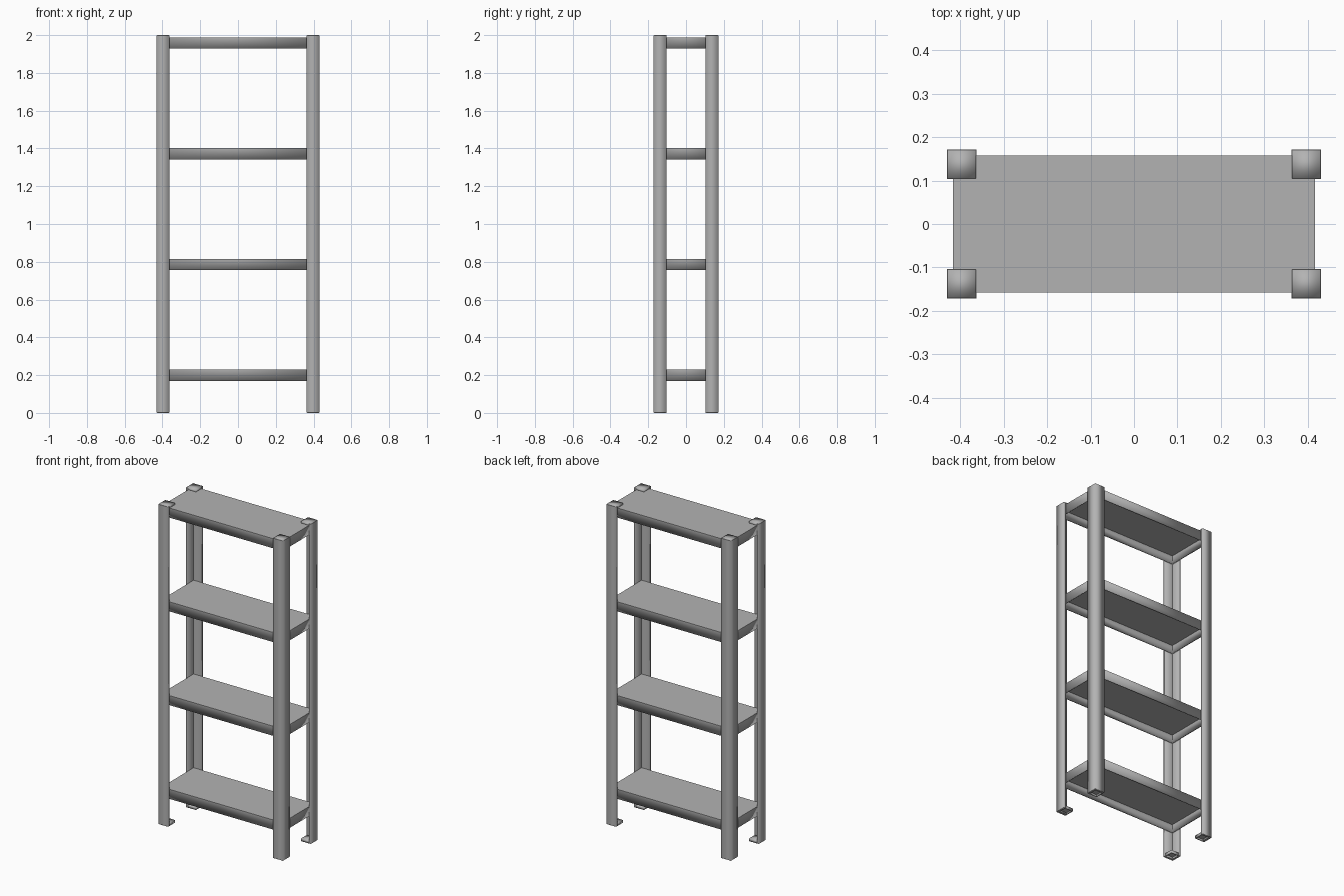
import bpy
import bmesh

if "Cube" in bpy.data.objects:
    bpy.data.objects.remove(bpy.data.objects["Cube"], do_unlink=True)

grey = bpy.data.materials.new("grey_metal")
grey.diffuse_color = (0.45, 0.45, 0.45, 1)
grey.use_nodes = True
grey.node_tree.nodes["Principled BSDF"].inputs["Base Color"].default_value = (0.45, 0.45, 0.45, 1)


def finish(bm, name, flat):
    """Smooth outer folds, keep inner folds and the listed up/down faces crisp."""
    bmesh.ops.recalc_face_normals(bm, faces=bm.faces)
    for f in bm.faces:
        f.smooth = round(f.normal.z) not in flat
    for e in bm.edges:
        crisp = any(not f.smooth for f in e.link_faces)
        e.smooth = e.is_convex and not crisp
    mesh = bpy.data.meshes.new(name)
    bm.to_mesh(mesh)
    bm.free()
    mesh.materials.append(grey)
    obj = bpy.data.objects.new(name, mesh)
    bpy.context.collection.objects.link(obj)


def pan(name, centre, half_x, half_y, bottom, top, wall, flat=()):
    """Flat sheet with folded-down edges, open underneath."""
    bm = bmesh.new()
    bmesh.ops.create_cube(bm, size=1)
    for v in bm.verts:
        v.co.x = centre[0] + 2 * half_x * v.co.x
        v.co.y = centre[1] + 2 * half_y * v.co.y
        v.co.z = top if v.co.z > 0 else bottom
    bm.normal_update()
    under = min(bm.faces, key=lambda f: f.calc_center_median().z)
    bmesh.ops.inset_region(bm, faces=[under], thickness=wall)
    ceiling = bmesh.ops.extrude_discrete_faces(bm, faces=[under])["faces"][0]
    for v in ceiling.verts:
        v.co.z = top - wall
    finish(bm, name, flat)


W, D, H = 0.431, 0.1715, 2.0   # outer half width, half depth, height
LEG, T = 0.068, 0.0135         # angle flange width and metal thickness
GAP = 0.001                    # keeps end plates clear of the post faces


def angle_post(name, sx, sy):
    """L-shaped upright with its corner facing outwards."""
    section = [(0, 0), (LEG, 0), (LEG, T), (T, T), (T, LEG), (0, LEG)]
    bm = bmesh.new()
    base = bm.faces.new([bm.verts.new((sx * (W - a), sy * (D - b), GAP)) for a, b in section])
    ext = bmesh.ops.extrude_face_region(bm, geom=[base])
    for v in ext["geom"]:
        if isinstance(v, bmesh.types.BMVert):
            v.co.z = H - GAP
    finish(bm, name, (1, -1))


# Shelves
for i in range(4):
    top = 0.23 + 0.586 * i
    pan(f"shelf_{i + 1}", (0, 0), W - T, D - T, top - 0.06, top, 0.01, (1,))

# Posts with square feet and caps
for sx, side in ((1, "left"), (-1, "right")):
    for sy, end in ((-1, "front"), (1, "back")):
        angle_post(f"{end}_{side}_post", sx, sy)
        centre = (sx * (W - LEG / 2), sy * (D - LEG / 2))
        half = LEG / 2 - GAP
        pan(f"{end}_{side}_foot", centre, half, half, 0, 0.018, 0.006)
        pan(f"{end}_{side}_cap", centre, half, half, H - 0.018, H, 0.006)
